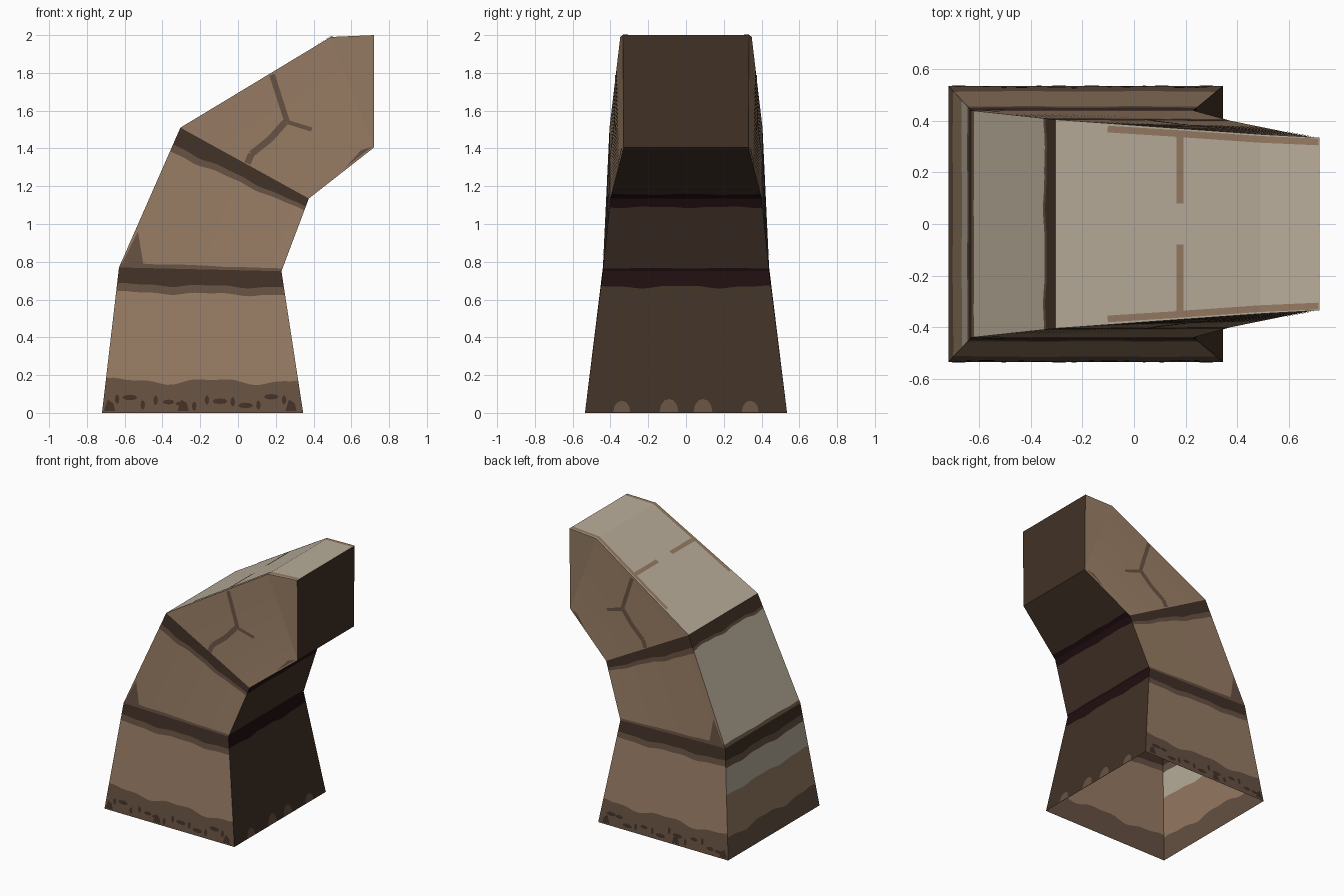
import bpy, bmesh, math, random
from mathutils import Vector
from mathutils.bvhtree import BVHTree

if "Cube" in bpy.data.objects:
    bpy.data.objects.remove(bpy.data.objects["Cube"])

random.seed(4)


def material(name, rgb):
    m = bpy.data.materials.new(name)
    lin = [((c / 255 + 0.055) / 1.055) ** 2.4 for c in rgb]
    m.diffuse_color = (*lin, 1)
    m.use_nodes = True
    m.node_tree.nodes["Principled BSDF"].inputs["Base Color"].default_value = m.diffuse_color
    return m


MATS = [material("brown stone", (150, 123, 99)), material("worn brown", (102, 81, 66)),
        material("dark brown", (65, 49, 38)), material("deep maroon", (32, 14, 16)),
        material("pale stone", (185, 174, 155))]
BROWN, WORN, DARK, MAROON, PALE = range(5)


def make_object(name, bm):
    me = bpy.data.meshes.new(name)
    bm.to_mesh(me)
    for m in MATS:
        me.materials.append(m)
    ob = bpy.data.objects.new(name, me)
    bpy.context.collection.objects.link(ob)
    return ob


def patch(bm, a, b, c, d, bands, centre, n=28):
    """Quad a-b (start) to c-d (end), split into wobbly painted bands."""
    phase = random.uniform(0, 6)
    rows, t0s = [], [0] + [t for t, _ in bands]
    for t in t0s:
        amp = 0 if t >= 1 else (0.12 * t if t < 0.3 else 0.012)
        row = []
        for i in range(n + 1):
            u = i / n
            w = t + amp * (math.sin(13 * u + phase) + 0.5 * math.sin(29 * u + 2 * phase)) / 1.5
            row.append(bm.verts.new(a.lerp(b, u).lerp(c.lerp(d, u), w)))
        rows.append(row)
    for r, (_, mat) in enumerate(bands):
        for i in range(n):
            face(bm, (rows[r][i], rows[r][i + 1], rows[r + 1][i + 1], rows[r + 1][i]), mat, centre)


def face(bm, verts, mat, centre):
    f = bm.faces.new(verts)
    f.material_index = mat
    f.normal_update()
    if f.normal.dot(f.calc_center_median() - centre) < 0:
        f.normal_flip()


# Cross-sections: outer edge (x, z, half width), inner edge (x, z, half width)
SECTIONS = [((-0.72, 0, 0.535), (0.345, 0, 0.535)),
            ((-0.63, 0.77, 0.44), (0.23, 0.75, 0.44)),
            ((-0.305, 1.51, 0.405), (0.375, 1.135, 0.40)),
            ((0.49, 1.99, 0.348), (0.72, 1.405, 0.33))]
# Paint bands (end fraction, colour) for flank, outer and inner faces
PAINT = [
    ([(.22, WORN), (.83, BROWN), (.885, WORN), (1, DARK)],
     [(.2, WORN), (.58, BROWN), (.82, PALE), (.885, WORN), (1, DARK)],
     [(.89, DARK), (1, MAROON)]),
    ([(.035, WORN), (.83, BROWN), (.88, WORN), (1, DARK)],
     [(.03, WORN), (.865, PALE), (.89, WORN), (1, DARK)],
     [(.04, MAROON), (.88, DARK), (1, MAROON)]),
    ([(1, BROWN)], [(1, PALE)], [(.08, MAROON), (1, DARK)])]
NAMES = ["base_block", "middle_block", "top_block"]


def pt(p, s):
    return Vector((p[0], s * p[2], p[1]))


everything = bmesh.new()
for k, name in enumerate(NAMES):
    (o0, i0), (o1, i1) = SECTIONS[k], SECTIONS[k + 1]
    centre = sum((pt(p, s) for p in (o0, i0, o1, i1) for s in (1, -1)), Vector()) / 8
    flank, outer, inner = PAINT[k]
    bm = bmesh.new()
    for s in (1, -1):
        patch(bm, pt(o0, s), pt(i0, s), pt(o1, s), pt(i1, s), flank, centre)
    patch(bm, pt(o0, 1), pt(o0, -1), pt(o1, 1), pt(o1, -1), outer, centre)
    patch(bm, pt(i0, 1), pt(i0, -1), pt(i1, 1), pt(i1, -1), inner, centre)
    if k == 2:
        # Flat tip with its vertical end face
        tip = (0.72, 2.0, 0.335)
        for s in (1, -1):
            face(bm, [bm.verts.new(pt(p, s)) for p in (o1, i1, tip)], BROWN, centre)
        for p, q, mat in ((o1, tip, PALE), (tip, i1, DARK)):
            face(bm, [bm.verts.new(v) for v in (pt(p, 1), pt(p, -1), pt(q, -1), pt(q, 1))],
                 mat, centre)
    bmesh.ops.remove_doubles(bm, verts=bm.verts, dist=1e-5)
    ob = make_object(name, bm)
    everything.from_mesh(ob.data)
    bm.free()

TREE = BVHTree.FromBMesh(everything)


def project(p, view):
    """Drop a point onto the body along the view direction."""
    view = Vector(view)
    hit, nor, *_ = TREE.ray_cast(Vector(p) - view * 3, view)
    if hit is None:
        hit, nor, *_ = TREE.find_nearest(Vector(p))
    return hit + nor * 0.004


def plate(bm, pts, view, mat):
    f = bm.faces.new([bm.verts.new(project(p, view)) for p in pts])
    f.material_index = mat
    f.normal_update()
    if f.normal.dot(Vector(view)) > 0:
        f.normal_flip()


def strip(bm, path, width, view, mat, steps=5):
    """Thin painted line along a path."""
    for a, b in zip(path, path[1:]):
        a, b = Vector(a), Vector(b)
        side = (b - a).cross(Vector(view)).normalized() * width / 2
        for i in range(steps):
            p, q = a.lerp(b, i / steps), a.lerp(b, (i + 1) / steps)
            plate(bm, (p + side, q + side, q - side, p - side), view, mat)


# Cracks, chips and grime on both flanks
cracks, grime = bmesh.new(), bmesh.new()
for s in (1, -1):
    view = (0, -s, 0)

    def on_flank(pts):
        return [(x, s * 0.4, z) for x, z in pts]

    strip(cracks, on_flank([(0.18, 1.79), (0.26, 1.54)]), 0.03, view, WORN)
    strip(cracks, on_flank([(0.26, 1.54), (0.39, 1.50)]), 0.022, view, WORN)
    strip(cracks, on_flank([(0.25, 1.54), (0.17, 1.45), (0.07, 1.37), (0.05, 1.32)]),
          0.035, view, WORN)
    plate(cracks, on_flank([(0.57, 1.30), (0.71, 1.41), (0.65, 1.39)]), view, WORN)
    plate(cracks, on_flank([(-0.61, 0.80), (-0.50, 0.78), (-0.53, 0.96)]), view, WORN)
    for x in (-0.69, -0.3, 0.27):
        plate(grime, [(x + dx, s * 0.5, z) for dx, z in
                      ((-.02, .01), (.04, .01), (.03, .05), (0, .07))], view, DARK)
    for i in range(14):
        x = -0.64 + i * 0.068
        z = random.uniform(0.03, 0.09)
        rx, rz = random.choice([(0.03, 0.013), (0.012, 0.025), (0.04, 0.015)])
        plate(grime, [(x + rx * math.cos(j * math.pi / 4), s * 0.5, z + rz * math.sin(j * math.pi / 4))
                      for j in range(8)], view, DARK)
    # Worn rims and split joint on the sloping top
    down = (0, 0, -1)
    strip(cracks, [(-0.1, s * 0.368, 3), (0.15, s * 0.352, 3), (0.49, s * 0.328, 3), (0.715, s * 0.318, 3)],
          0.026, down, BROWN)
    strip(cracks, [(0.18, s * 0.08, 3), (0.18, s * 0.36, 3)], 0.026, down, BROWN)
    # Lighter scuffs at the foot of the inner face
    for y, w, h in ((0.09, 0.05, 0.07), (0.34, 0.045, 0.06)):
        plate(grime, [(0.4, s * y + w * math.cos(j * math.pi / 6), 0.004 + h * math.sin(j * math.pi / 6))
                      for j in range(7)], (-1, 0, 0), WORN)
make_object("cracks_and_chips", cracks)
make_object("base_grime", grime)
